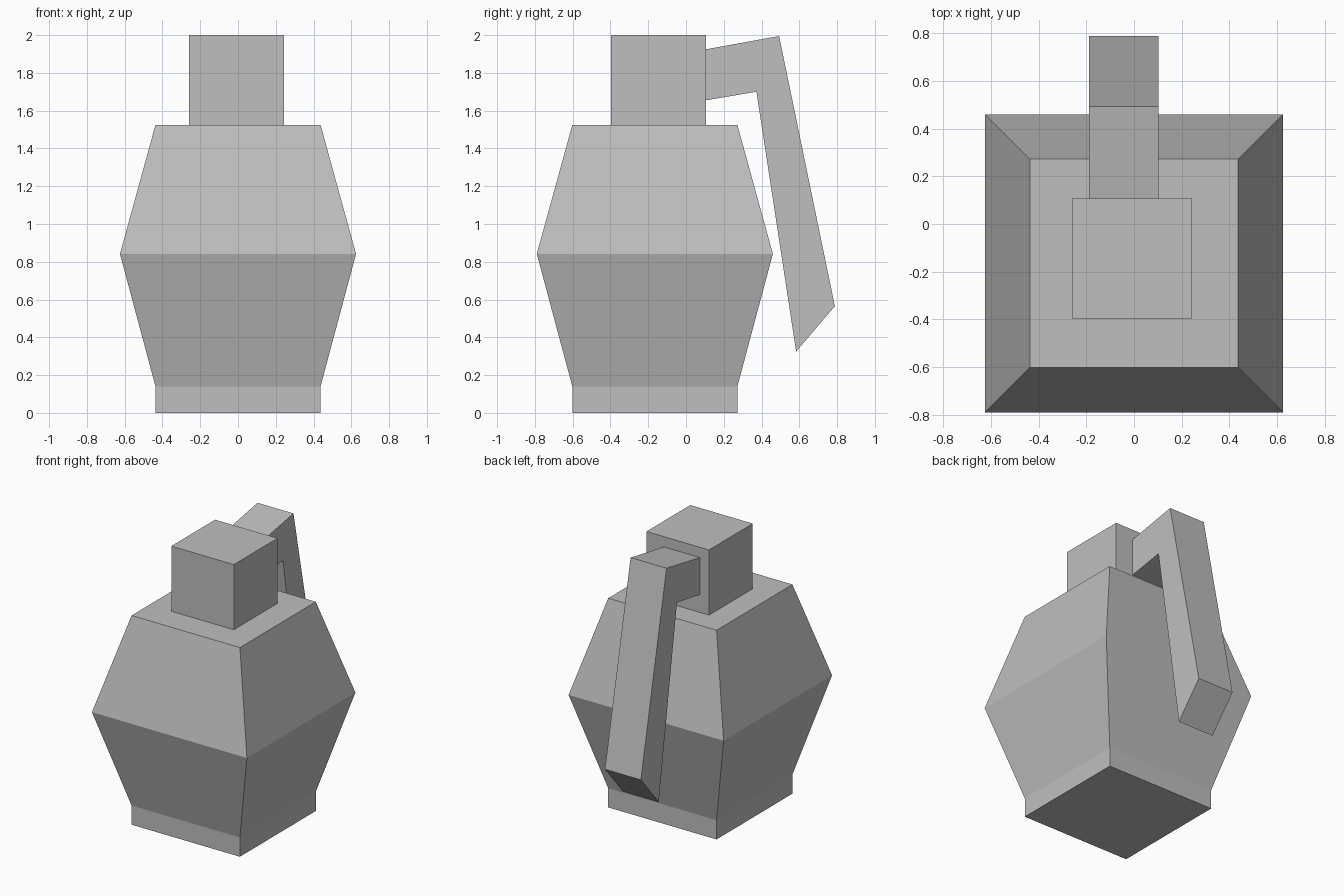
import bpy
import bmesh

cube = bpy.data.objects.get("Cube")
if cube:
    bpy.data.objects.remove(cube, do_unlink=True)

grey = bpy.data.materials.new("plain_grey")
grey.use_nodes = True
colour = (0.52, 0.52, 0.52, 1)
grey.diffuse_color = colour
grey.node_tree.nodes["Principled BSDF"].inputs["Base Color"].default_value = colour


def loft(name, rings):
    """Join matching rings of points into a capped, flat-shaded solid."""
    bm = bmesh.new()
    loops = [[bm.verts.new(p) for p in ring] for ring in rings]
    for low, high in zip(loops, loops[1:]):
        for i in range(len(low)):
            j = (i + 1) % len(low)
            bm.faces.new((low[i], low[j], high[j], high[i]))
    bm.faces.new(loops[0][::-1])
    bm.faces.new(loops[-1])
    bmesh.ops.recalc_face_normals(bm, faces=bm.faces)
    mesh = bpy.data.meshes.new(name)
    bm.to_mesh(mesh)
    bm.free()
    mesh.materials.append(grey)
    obj = bpy.data.objects.new(name, mesh)
    bpy.context.collection.objects.link(obj)
    return obj


def square(cx, cy, half, z):
    corners = ((-1, -1), (1, -1), (1, 1), (-1, 1))
    return [(cx + sx * half, cy + sy * half, z) for sx, sy in corners]


# Body: straight foot, then widening to the waist and tapering to the shoulder
body_profile = [(0.437, 0), (0.437, 0.14), (0.625, 0.842), (0.437, 1.525)]
loft("body", [square(0, -0.165, half, z) for half, z in body_profile])

# Neck block on the shoulder
loft("neck", [square(-0.008, -0.145, 0.252, z) for z in (1.525, 2)])

# Bent lever: side profile extruded across x
lever_profile = [(0.105, 1.925), (0.493, 1.995), (0.788, 0.565),
                 (0.583, 0.325), (0.373, 1.70), (0.105, 1.655)]
loft("lever", [[(x, y, z) for y, z in lever_profile] for x in (-0.188, 0.102)])
